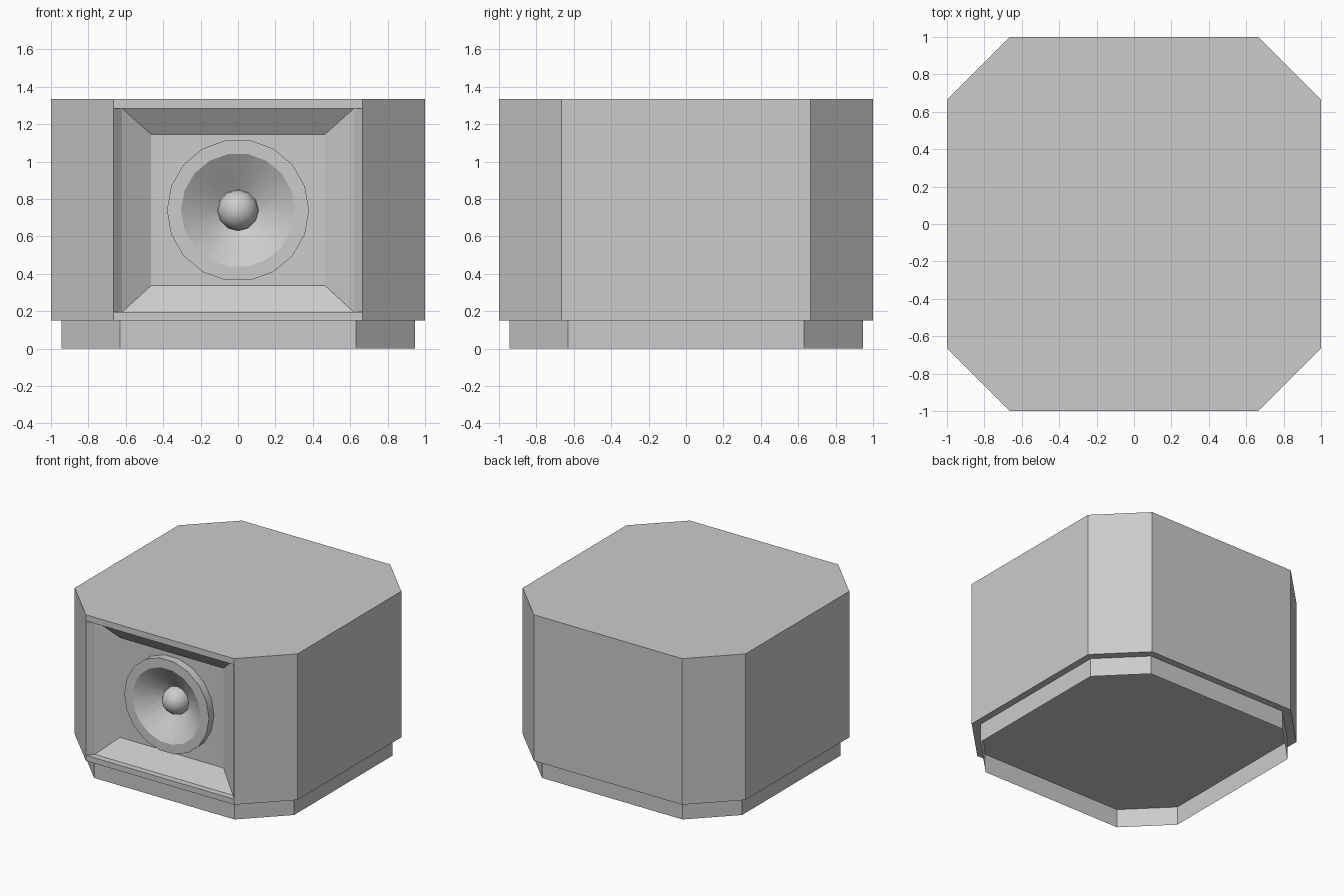
import bpy, bmesh, math
from mathutils import Vector

cube = bpy.data.objects.get("Cube")
if cube:
    bpy.data.objects.remove(cube, do_unlink=True)

# Single mid grey finish
grey = bpy.data.materials.new("light_grey")
grey.use_nodes = True
grey.diffuse_color = (0.6, 0.6, 0.6, 1)
grey.node_tree.nodes["Principled BSDF"].inputs["Base Color"].default_value = (0.6, 0.6, 0.6, 1)

BASE_Z = 0.15
CENTRE_Z = 0.74
BAFFLE_Y = -0.85
THROAT_Y = -0.785


def finish(name, bm, smooth_angle=None):
    bmesh.ops.remove_doubles(bm, verts=bm.verts, dist=1e-4)
    bmesh.ops.recalc_face_normals(bm, faces=bm.faces)
    mesh = bpy.data.meshes.new(name)
    bm.to_mesh(mesh)
    bm.free()
    mesh.materials.append(grey)
    if smooth_angle:
        mesh.polygons.foreach_set("use_smooth", [True] * len(mesh.polygons))
        mesh.set_sharp_from_angle(angle=math.radians(smooth_angle))
    obj = bpy.data.objects.new(name, mesh)
    bpy.context.scene.collection.objects.link(obj)


def octagon_walls(bm, half, flat, z0, z1, first_side=0):
    """Chamfered square walls; side 0 is the front. Returns both rims."""
    outline = [(-flat, -half), (flat, -half), (half, -flat), (half, flat),
               (flat, half), (-flat, half), (-half, flat), (-half, -flat)]
    low, high = [[bm.verts.new((x, y, z)) for x, y in outline] for z in (z0, z1)]
    for i in range(first_side, 8):
        j = (i + 1) % 8
        bm.faces.new((low[i], low[j], high[j], high[i]))
    return low, high


def rectangle(bm, half_width, z0, z1, y):
    return [bm.verts.new((x, y, z)) for x, z in
            ((-half_width, z0), (half_width, z0), (half_width, z1), (-half_width, z1))]


def lathe(name, profile, sides, smooth_angle):
    """Turn (radius, depth) points about the speaker axis."""
    bm = bmesh.new()
    verts = [bm.verts.new((r, y, CENTRE_Z)) for r, y in profile]
    edges = [bm.edges.new(pair) for pair in zip(verts, verts[1:])]
    bmesh.ops.spin(bm, geom=verts + edges, cent=(0, 0, CENTRE_Z), axis=(0, 1, 0),
                   angle=math.tau, steps=sides)
    finish(name, bm, smooth_angle)


# Plinth: a thin skirt, open underneath
bm = bmesh.new()
octagon_walls(bm, 0.945, 0.63, 0, BASE_Z)
finish("plinth_skirt", bm)

# Cabinet with a stepped, sloping front recess
bm = bmesh.new()
low, high = octagon_walls(bm, 1.0, 0.665, BASE_Z, 1.335, first_side=1)
bm.faces.new(low[::-1])
bm.faces.new(high)
rings = [rectangle(bm, 0.665, BASE_Z, 1.335, -1.0),
         rectangle(bm, 0.665, 0.195, 1.285, -1.0),
         rectangle(bm, 0.62, 0.195, 1.285, -0.95),
         rectangle(bm, 0.465, 0.337, 1.146, BAFFLE_Y)]
for step, (outer, inner) in enumerate(zip(rings, rings[1:])):
    for i in range(4):
        if step == 0 and i % 2:      # the opening spans the full front width
            continue
        j = (i + 1) % 4
        bm.faces.new((outer[i], outer[j], inner[j], inner[i]))

# Baffle face with a round hole for the speaker
back = rings[-1]
hole = [bm.verts.new((0.3 * math.cos(a), BAFFLE_Y, CENTRE_Z + 0.3 * math.sin(a)))
        for a in (math.tau * i / 18 for i in range(18))]
border = [bm.edges.get((back[i - 1], back[i])) for i in range(4)]
border += [bm.edges.new((hole[i - 1], hole[i])) for i in range(18)]
bmesh.ops.triangle_fill(bm, edges=border, use_beauty=True, normal=Vector((0, -1, 0)))
finish("cabinet", bm)

# Speaker ring and cone, closed behind the baffle
lathe("speaker_cone",
      [(0, -0.72), (0.25, -0.72), (0.29, BAFFLE_Y), (0.38, BAFFLE_Y), (0.38, -0.915),
       (0.305, -0.915), (0.11, THROAT_Y), (0, THROAT_Y)], 18, 30)

# Domed dust cap
arc = [(0.11 * math.cos(a), THROAT_Y - 0.11 * math.sin(a))
       for a in (math.pi / 2 * i / 6 for i in range(6))]
lathe("dust_cap", [(0, THROAT_Y)] + arc + [(0, THROAT_Y - 0.11)], 12, 40)
